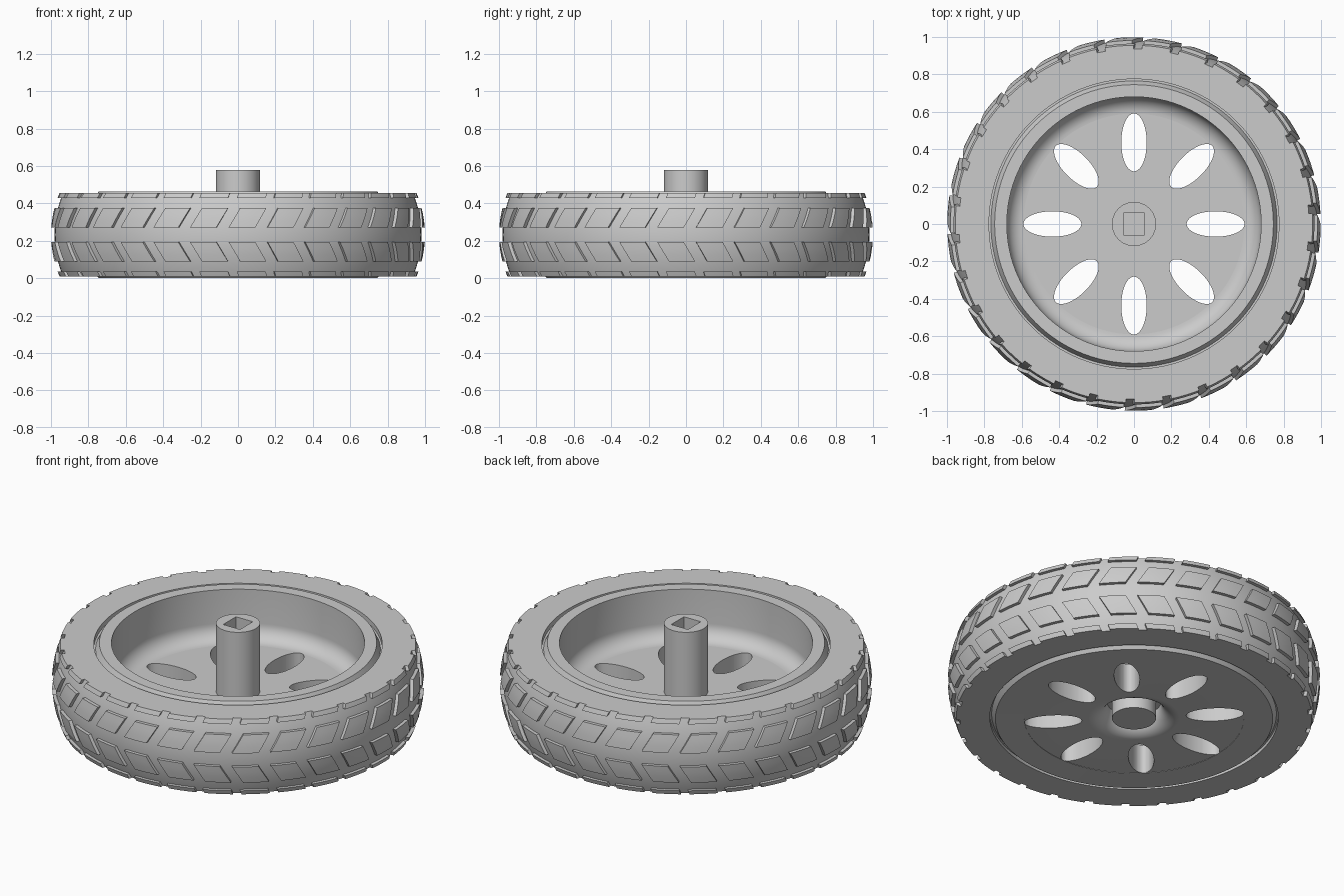
import bpy, bmesh
from math import sin, cos, pi, radians
from mathutils import Matrix

if "Cube" in bpy.data.objects:
    bpy.data.objects.remove(bpy.data.objects["Cube"])

grey = bpy.data.materials.new("plain_grey")
grey.use_nodes = True
grey.diffuse_color = (0.6, 0.6, 0.6, 1)
grey.node_tree.nodes["Principled BSDF"].inputs["Base Color"].default_value = (0.6, 0.6, 0.6, 1)

MID = 0.2325        # height of the tyre's middle
HALF = 0.2225       # half width of the tyre
PITCH = 12          # degrees between tread blocks


def finish(name, bm):
    bmesh.ops.recalc_face_normals(bm, faces=bm.faces)
    me = bpy.data.meshes.new(name)
    bm.to_mesh(me)
    bm.free()
    ob = bpy.data.objects.new(name, me)
    bpy.context.collection.objects.link(ob)
    me.materials.append(grey)
    return ob


def smooth(ob):
    bpy.ops.object.select_all(action='DESELECT')
    ob.select_set(True)
    bpy.context.view_layer.objects.active = ob
    bpy.ops.object.shade_smooth_by_angle(angle=radians(30))


def lathe(name, profile, steps=120):
    """Turn a closed (radius, z) profile around the z axis."""
    bm = bmesh.new()
    rings = [[bm.verts.new((r * cos(2 * pi * i / steps), r * sin(2 * pi * i / steps), z))
              for r, z in profile] for i in range(steps)]
    n = len(profile)
    for i in range(steps):
        a, b = rings[i], rings[(i + 1) % steps]
        for j in range(n):
            k = (j + 1) % n
            bm.faces.new((a[j], b[j], b[k], a[k]))
    return finish(name, bm)


def arc(cr, cz, rad, start, end, n=10):
    """Points on a circular arc in the (radius, z) plane, angles in degrees."""
    angles = [radians(start + (end - start) * i / n) for i in range(n + 1)]
    return [(cr + rad * cos(a), cz + rad * sin(a)) for a in angles]


def cut(target, cutter):
    cutter.hide_render = True
    cutter.hide_viewport = True
    mod = target.modifiers.new("cut", 'BOOLEAN')
    mod.operation = 'DIFFERENCE'
    mod.solver = 'EXACT'
    mod.object = cutter
    bpy.context.view_layer.update()
    deps = bpy.context.evaluated_depsgraph_get()
    me = bpy.data.meshes.new_from_object(target.evaluated_get(deps))
    target.modifiers.clear()
    target.data = me
    bpy.data.objects.remove(cutter)


def tyre_radius(dz):
    return 0.981 - 0.045 * (dz / HALF) ** 2


# Tyre body with a rounded tread
crown = [HALF * (2 * i / 16 - 1) for i in range(17)]
tyre = lathe("tyre", [(0.775, MID + HALF), (0.775, MID - HALF)]
             + [(tyre_radius(d), MID + d) for d in crown])
smooth(tyre)


# Raised tread blocks, mirrored above and below the middle
def add_block(bm, centre, width, near, far, skew, side, nu=4, nv=3):
    layers = []
    for lift in (-0.015, 0.019):
        layer = []
        for v in range(nv + 1):
            t = v / nv
            d = near + (far - near) * t
            r = tyre_radius(d) + lift
            row = []
            for u in range(nu + 1):
                a = radians(centre + width * (u / nu - 0.5) + skew * (t - 0.5))
                row.append(bm.verts.new((r * cos(a), r * sin(a), MID + side * d)))
            layer.append(row)
        layers.append(layer)
    inner, outer = layers
    for v in range(nv):
        for u in range(nu):
            for g in layers:
                bm.faces.new((g[v][u], g[v][u + 1], g[v + 1][u + 1], g[v + 1][u]))
    for u in range(nu):
        for v in (0, nv):
            bm.faces.new((inner[v][u], inner[v][u + 1], outer[v][u + 1], outer[v][u]))
    for v in range(nv):
        for u in (0, nu):
            bm.faces.new((inner[v][u], inner[v + 1][u], outer[v + 1][u], outer[v][u]))


rows = {"tread_blocks": (9, 8.2, 0.04, 0.142, 3.5),
        "shoulder_blocks": (10.5, 9.2, 0.197, HALF, 0.6)}
for name, (start, width, near, far, skew) in rows.items():
    bm = bmesh.new()
    for i in range(360 // PITCH):
        for side in (1, -1):
            add_block(bm, start + i * PITCH, width, near, far, skew, side)
    smooth(finish(name, bm))

# Rim ring with chamfered edges and a rounded corner down to the disc
rim = lathe("rim", [(0.59, 0.002), (0.745, 0.0), (0.765, 0.03), (0.776, 0.03),
                    (0.776, 0.425), (0.765, 0.425), (0.745, 0.464), (0.68, 0.464)]
            + arc(0.59, 0.265, 0.09, 0, -90))
smooth(rim)

# Spoke disc with a flared recess below the hub
disc = lathe("spoke_disc", [(0.592, 0.175), (0.592, 0.004)]
             + arc(0.245, 0.104, 0.1, -90, -180) + [(0.1, 0.104), (0.1, 0.175)])

# Eight oval openings through the disc
bm = bmesh.new()
for i in range(8):
    place = (Matrix.Rotation(i * pi / 4, 4, 'Z') @ Matrix.Translation((0.436, 0, 0.1))
             @ Matrix.Diagonal((0.155, 0.068, 1, 1)))
    bmesh.ops.create_cone(bm, cap_ends=True, segments=40, radius1=1, radius2=1,
                          depth=0.6, matrix=place)
cut(disc, finish("oval_cutter", bm))
smooth(disc)

# Hub shaft with a blind square socket
bm = bmesh.new()
bmesh.ops.create_cone(bm, cap_ends=True, segments=64, radius1=0.118, radius2=0.118,
                      depth=0.578, matrix=Matrix.Translation((0, 0, 0.291)))
hub = finish("hub_shaft", bm)
bm = bmesh.new()
bmesh.ops.create_cube(bm, size=1, matrix=Matrix.Translation((0, 0, 0.48))
                      @ Matrix.Diagonal((0.11, 0.12, 0.4, 1)))
cut(hub, finish("socket_cutter", bm))
smooth(hub)
